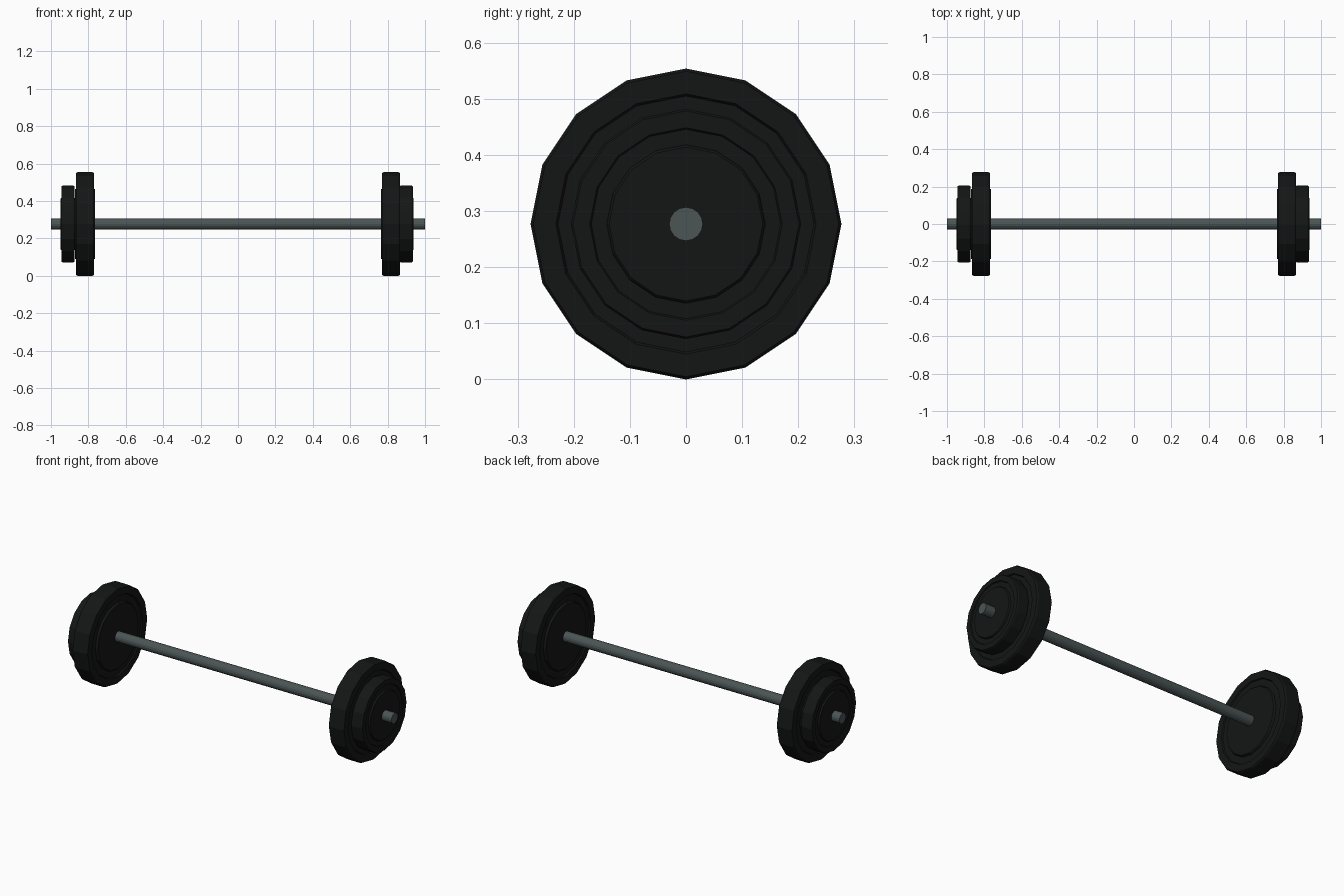
import bpy, bmesh
from math import sin, cos, tau

if "Cube" in bpy.data.objects:
    bpy.data.objects.remove(bpy.data.objects["Cube"])

SIDES = 16
CENTRE_Z = 0.277


def material(name, colour):
    mat = bpy.data.materials.new(name)
    mat.diffuse_color = (*colour, 1)
    mat.use_nodes = True
    mat.node_tree.nodes["Principled BSDF"].inputs["Base Color"].default_value = mat.diffuse_color
    return mat


def lathe(name, profile, x, scale, mat):
    """Spin an (x, radius) profile around the x axis, with capped ends."""
    bm = bmesh.new()
    rings = []
    for px, r in profile:
        rings.append([bm.verts.new((px * scale,
                                    r * scale * sin(tau * i / SIDES),
                                    r * scale * cos(tau * i / SIDES)))
                      for i in range(SIDES)])
    for a, b in zip(rings, rings[1:]):
        for i in range(SIDES):
            j = (i + 1) % SIDES
            bm.faces.new((a[i], a[j], b[j], b[i]))
    bm.faces.new(rings[0])
    bm.faces.new(rings[-1])
    bmesh.ops.recalc_face_normals(bm, faces=bm.faces)
    mesh = bpy.data.meshes.new(name)
    bm.to_mesh(mesh)
    bm.free()
    mesh.materials.append(mat)
    obj = bpy.data.objects.new(name, mesh)
    obj.location = (x, 0, CENTRE_Z)
    bpy.context.collection.objects.link(obj)
    return obj


steel = material("steel", (0.07, 0.09, 0.09))
iron = material("black_iron", (0.007, 0.008, 0.0075))

# Plate cross-section: raised hub disc, shallow groove, chamfered rim
half = [(0.053, 0.185), (0.050, 0.188), (0.041, 0.191),
        (0.041, 0.228), (0.048, 0.232), (0.048, 0.272), (0.040, 0.277)]
plate = half + [(-x, r) for x, r in reversed(half)]

# Bar
lathe("bar", [(-1, 0.03), (1, 0.03)], 0, 1, steel)

# Large inner plates and smaller outer plates
lathe("large_plate_right", plate, 0.818, 1, iron)
lathe("large_plate_left", plate, -0.818, 1, iron)
lathe("small_plate_right", plate, 0.899, 0.74, iron)
lathe("small_plate_left", plate, -0.909, 0.74, iron)
